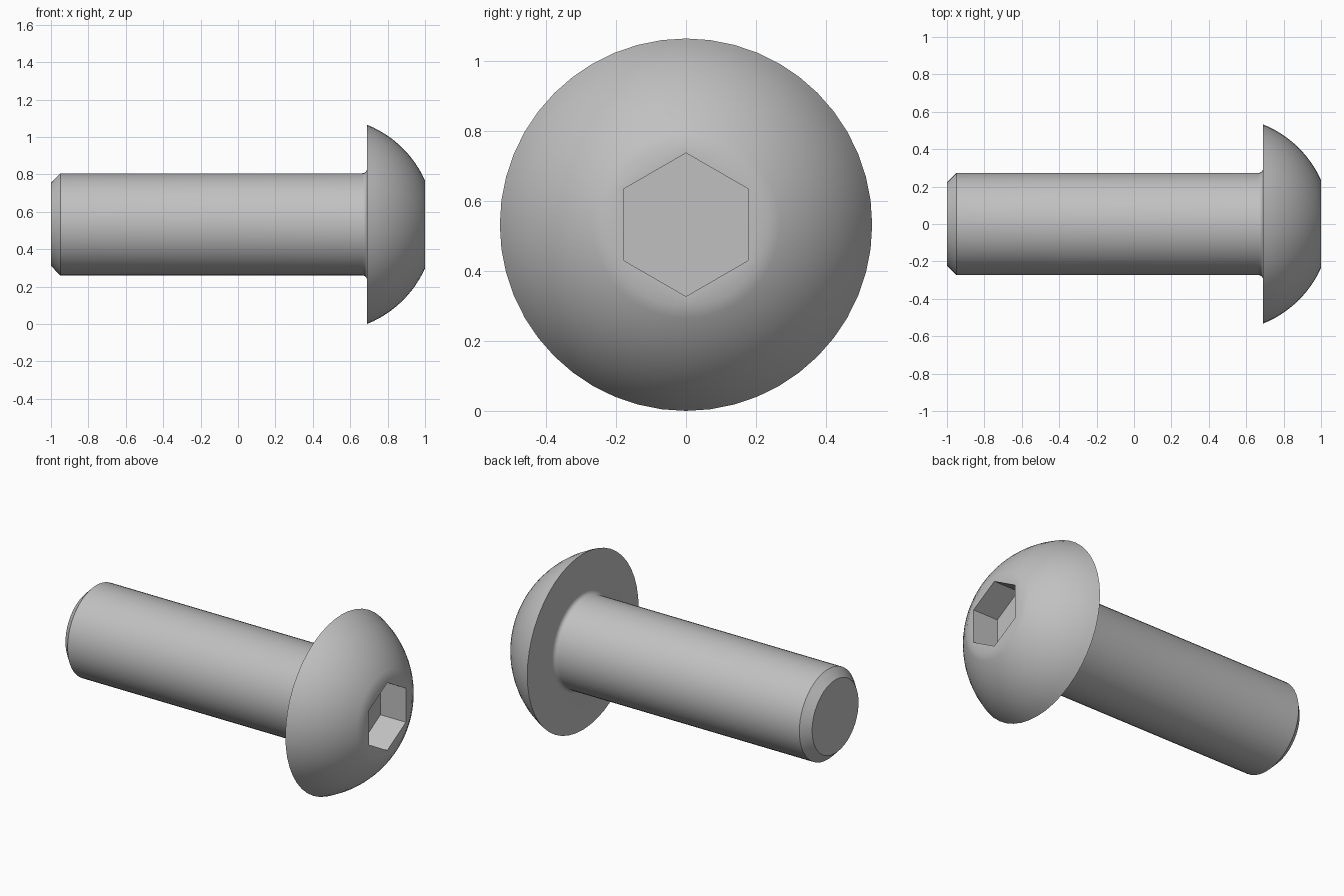
import bpy
import bmesh
from math import cos, sin, pi, radians, sqrt

cube = bpy.data.objects.get("Cube")
if cube:
    bpy.data.objects.remove(cube, do_unlink=True)

SIDES = 48
HEAD_R = 0.533
SHANK_R = 0.273
DOME_R, DOME_X = 0.574, 0.476
HEX_R = 0.205
SOCKET_FLOOR = 0.83

steel = bpy.data.materials.new("grey steel")
steel.use_nodes = True
colour = (0.53, 0.53, 0.53, 1)
steel.diffuse_color = colour
steel.node_tree.nodes["Principled BSDF"].inputs["Base Color"].default_value = colour


def round_section(radius):
    return lambda angle: radius


def hex_section(angle):
    # Distance to a hexagon's edge, with a corner at angle zero
    return HEX_R * cos(pi / 6) / cos(angle % (pi / 3) - pi / 6)


# Tail chamfer and shank
sections = [(-1, round_section(0.222)), (-0.95, round_section(SHANK_R))]

# Fillet under the head
fillet = 0.025
for i in range(5):
    a = i / 4 * pi / 2
    sections.append((0.69 - fillet + fillet * sin(a),
                     round_section(SHANK_R + fillet * (1 - cos(a)))))

# Domed head, from the rim to the small flat end
for i in range(13):
    a = radians(68.1 + (24.1 - 68.1) * i / 12)
    sections.append((DOME_X + DOME_R * cos(a), round_section(DOME_R * sin(a))))

# Hexagonal socket
sections += [(1, hex_section), (SOCKET_FLOOR, hex_section)]

# Skin the sections into one closed body along x
bm = bmesh.new()
rings = []
for x, radius in sections:
    ring = []
    for k in range(SIDES):
        a = 2 * pi * k / SIDES
        r = radius(a)
        ring.append(bm.verts.new((x, r * sin(a), HEAD_R + r * cos(a))))
    rings.append(ring)
for first, second in zip(rings, rings[1:]):
    for k in range(SIDES):
        n = (k + 1) % SIDES
        bm.faces.new((first[k], first[n], second[n], second[k]))
bm.faces.new(rings[0])
bm.faces.new(rings[-1])
bmesh.ops.recalc_face_normals(bm, faces=bm.faces)

mesh = bpy.data.meshes.new("button_head_bolt")
bm.to_mesh(mesh)
bm.free()
mesh.materials.append(steel)
bolt = bpy.data.objects.new("button_head_bolt", mesh)
bpy.context.collection.objects.link(bolt)

bpy.ops.object.select_all(action="DESELECT")
bolt.select_set(True)
bpy.context.view_layer.objects.active = bolt
bpy.ops.object.shade_smooth_by_angle(angle=radians(30))
